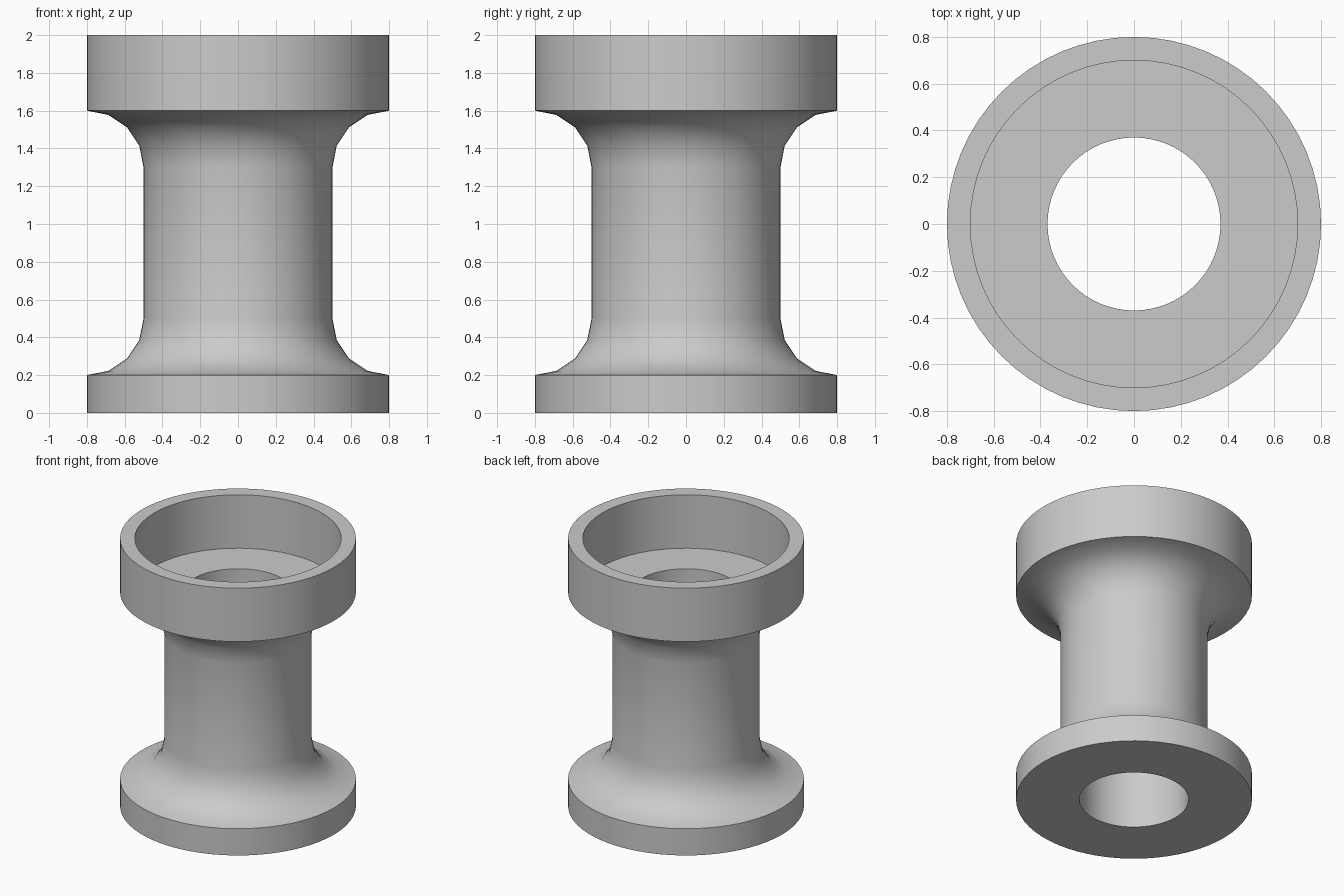
import bpy, bmesh, math

cube = bpy.data.objects.get("Cube")
if cube:
    bpy.data.objects.remove(cube, do_unlink=True)

SIDES = 64
RIM, POCKET, BORE = 0.8, 0.7, 0.37
FILLET = 0.3

# Single grey finish
grey = bpy.data.materials.new("plain grey")
grey.use_nodes = True
colour = (0.6, 0.6, 0.6, 1)
grey.diffuse_color = colour
grey.node_tree.nodes["Principled BSDF"].inputs["Base Color"].default_value = colour


def fillet(z_flange, direction):
    """Concave quarter arc running from the column out to a flange edge."""
    points = []
    for i in range(5):
        a = math.pi / 2 * i / 4
        points.append((RIM - FILLET * math.cos(a),
                       z_flange - direction * FILLET * (1 - math.sin(a))))
    return points


def lathe(name, profile):
    """Revolve a closed (radius, z) profile around the z axis."""
    bm = bmesh.new()
    rings = []
    for r, z in profile:
        rings.append([bm.verts.new((r * math.cos(t), r * math.sin(t), z))
                      for t in (math.tau * k / SIDES for k in range(SIDES))])
    for a, b in zip(rings, rings[1:] + rings[:1]):
        for k in range(SIDES):
            n = (k + 1) % SIDES
            bm.faces.new((a[k], a[n], b[n], b[k]))
    bmesh.ops.recalc_face_normals(bm, faces=bm.faces)
    mesh = bpy.data.meshes.new(name)
    bm.to_mesh(mesh)
    bm.free()
    mesh.materials.append(grey)
    obj = bpy.data.objects.new(name, mesh)
    bpy.context.collection.objects.link(obj)
    bpy.ops.object.select_all(action="DESELECT")
    obj.select_set(True)
    bpy.context.view_layer.objects.active = obj
    bpy.ops.object.shade_smooth_by_angle(angle=math.radians(30))
    return obj


# Base flange, flared column, recessed cup and through bore
profile = [(BORE, 0), (RIM, 0)]
profile += reversed(fillet(0.2, -1))
profile += fillet(1.6, 1)
profile += [(RIM, 2), (POCKET, 2), (POCKET, 1.6), (BORE, 1.6)]
lathe("flanged_spool", profile)
